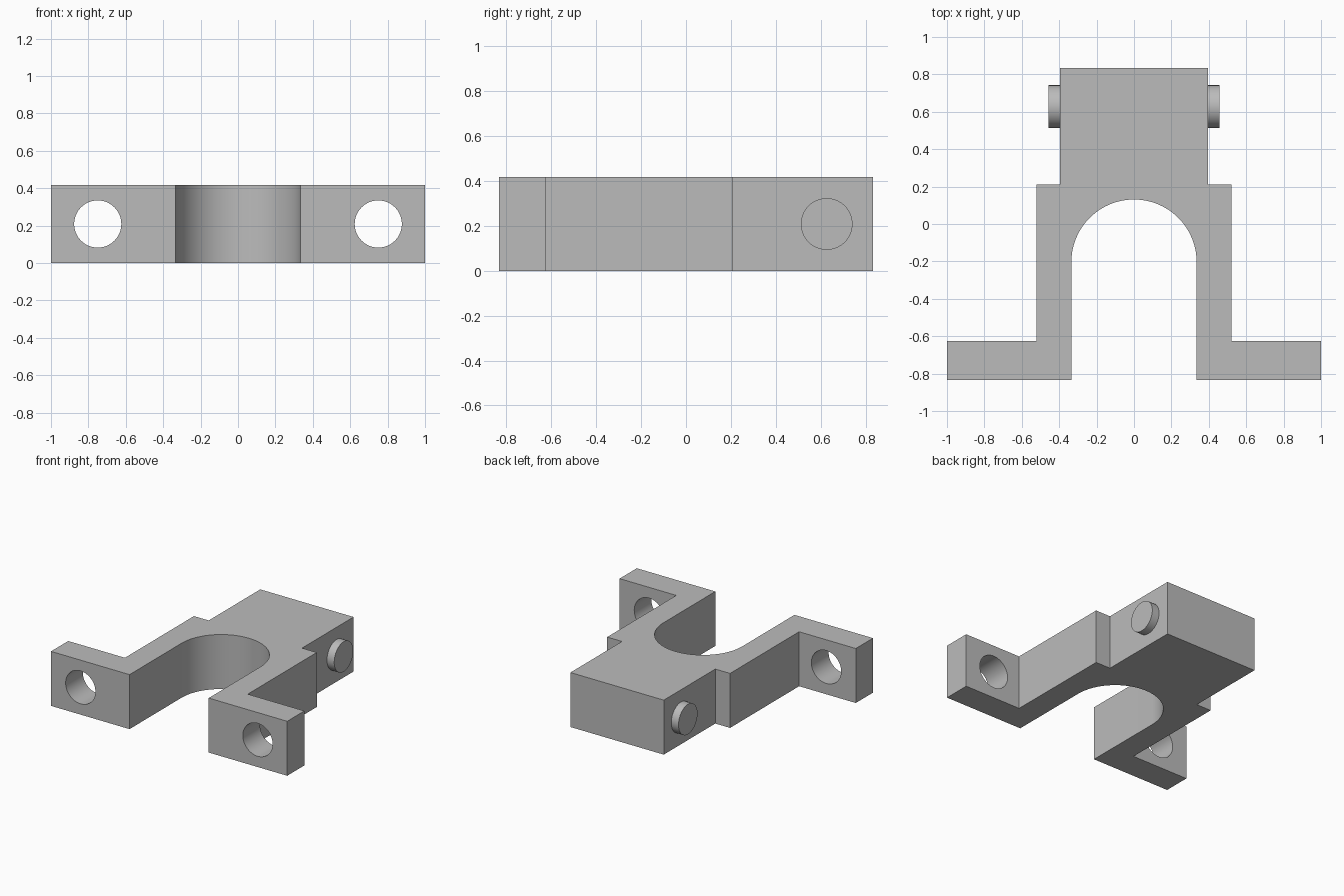
import bpy
import bmesh
import math

cube = bpy.data.objects.get("Cube")
if cube:
    bpy.data.objects.remove(cube, do_unlink=True)

HEIGHT = 0.417
MID = HEIGHT / 2
BACK = 0.833
ARCH_R = 0.335
ARCH_Y = -0.204

grey = bpy.data.materials.new("plain grey")
grey.use_nodes = True
COLOUR = (0.5, 0.5, 0.5, 1)
grey.diffuse_color = COLOUR
grey.node_tree.nodes["Principled BSDF"].inputs["Base Color"].default_value = COLOUR


def select_only(obj):
    bpy.ops.object.select_all(action="DESELECT")
    obj.select_set(True)
    bpy.context.view_layer.objects.active = obj


def smooth(obj):
    select_only(obj)
    bpy.ops.object.shade_smooth_by_angle(angle=math.radians(30))


def cylinder(name, radius, depth, location, rotation):
    bpy.ops.mesh.primitive_cylinder_add(vertices=64, radius=radius, depth=depth,
                                        location=location, rotation=rotation)
    obj = bpy.context.object
    obj.name = name
    obj.data.materials.append(grey)
    return obj


# Bracket outline: right half outside, mirrored left half, then the arch
half = [(ARCH_R, -BACK), (1, -BACK), (1, -0.625), (0.52, -0.625),
        (0.52, 0.21), (0.395, 0.21), (0.395, BACK)]
outline = half + [(-x, y) for x, y in reversed(half)]
STEPS = 48
for i in range(STEPS + 1):
    a = math.pi * (1 - i / STEPS)
    outline.append((ARCH_R * math.cos(a), ARCH_Y + ARCH_R * math.sin(a)))

# Extruded fork bracket
bm = bmesh.new()
base = bm.faces.new([bm.verts.new((x, y, 0)) for x, y in outline])
result = bmesh.ops.extrude_face_region(bm, geom=[base], use_keep_orig=True)
top = [v for v in result["geom"] if isinstance(v, bmesh.types.BMVert)]
bmesh.ops.translate(bm, verts=top, vec=(0, 0, HEIGHT))
bmesh.ops.recalc_face_normals(bm, faces=bm.faces[:])
mesh = bpy.data.meshes.new("fork_bracket")
bm.to_mesh(mesh)
bm.free()
bracket = bpy.data.objects.new("fork_bracket", mesh)
bpy.context.collection.objects.link(bracket)
mesh.materials.append(grey)

for side, label in ((1, "left"), (-1, "right")):
    # Bolt hole through the foot
    cutter = cylinder(label + "_hole_cutter", 0.126, 0.6,
                      (side * 0.75, -0.73, MID), (math.pi / 2, 0, 0))
    cutter.hide_render = True
    cut = bracket.modifiers.new(label + "_bolt_hole", "BOOLEAN")
    cut.operation = "DIFFERENCE"
    cut.solver = "EXACT"
    cut.object = cutter
    select_only(bracket)
    bpy.ops.object.modifier_apply(modifier=cut.name)
    bpy.data.objects.remove(cutter, do_unlink=True)

    # Pivot pin on the side of the block
    pin = cylinder(label + "_pivot_pin", 0.115, 0.08,
                   (side * 0.416, 0.627, MID), (0, math.pi / 2, 0))
    smooth(pin)

smooth(bracket)
